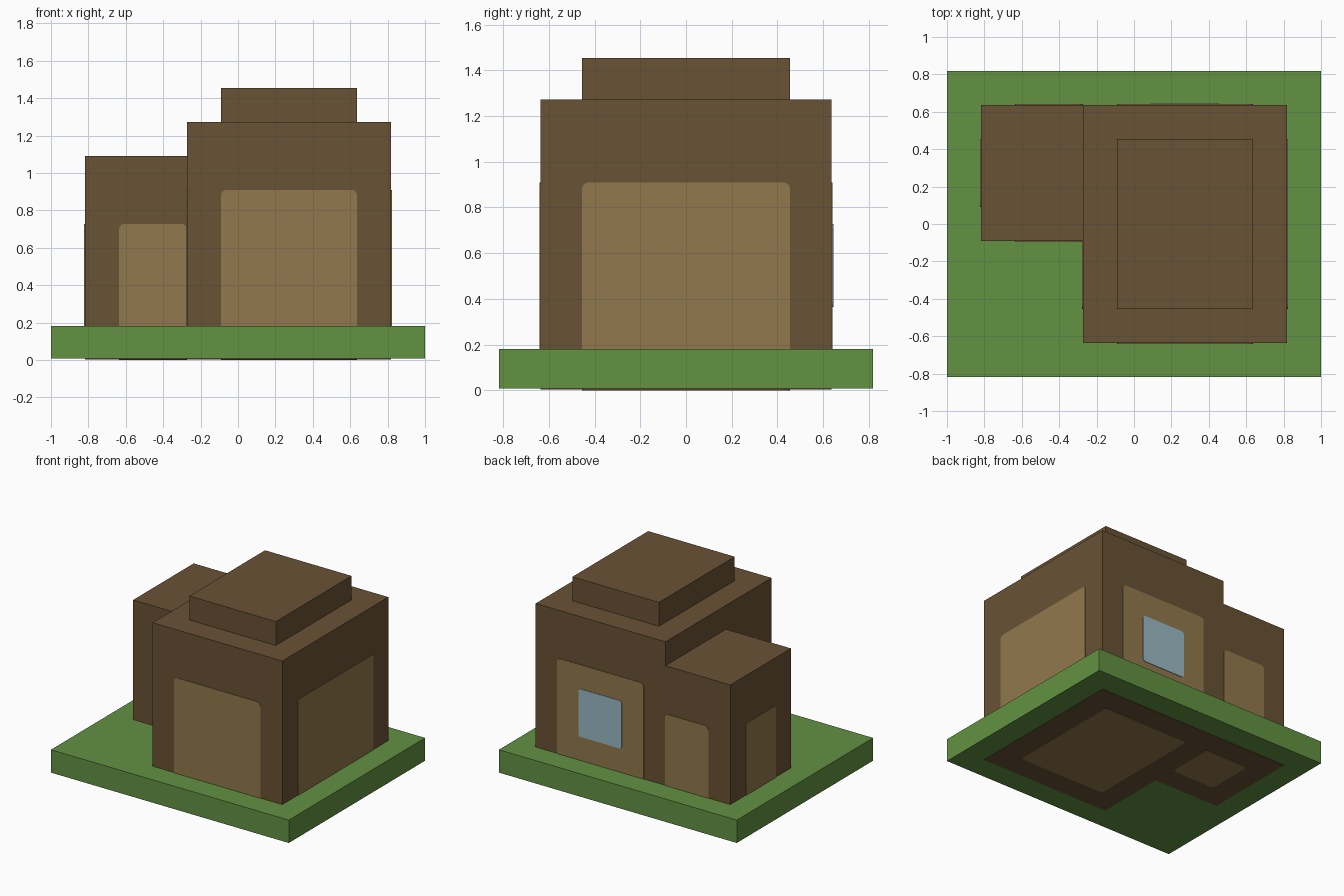
import bpy
import bmesh
import math
from mathutils import Matrix, Vector

U = 1 / 11          # building grid cell
THICK = 0.004       # painted plate thickness

cube = bpy.data.objects.get("Cube")
if cube:
    bpy.data.objects.remove(cube, do_unlink=True)


def material(name, rgb):
    """Flat material from 0-255 display values."""
    lin = [((c / 255 + 0.055) / 1.055) ** 2.4 for c in rgb] + [1]
    mat = bpy.data.materials.new(name)
    mat.use_nodes = True
    mat.diffuse_color = lin
    bsdf = mat.node_tree.nodes["Principled BSDF"]
    bsdf.inputs["Base Color"].default_value = lin
    bsdf.inputs["Roughness"].default_value = 0.9
    return mat


GRASS = material("grass green", (99, 146, 66))
BROWN = material("dark brown", (105, 82, 53))
TAN = material("tan", (145, 120, 76))
GLASS = material("pale blue glass", (156, 185, 196))


def finish(name, bm, mat):
    mesh = bpy.data.meshes.new(name)
    bmesh.ops.recalc_face_normals(bm, faces=bm.faces)
    bm.to_mesh(mesh)
    bm.free()
    mesh.materials.append(mat)
    obj = bpy.data.objects.new(name, mesh)
    bpy.context.collection.objects.link(obj)
    return obj


def box(name, mat, low, high, lift=0):
    """Box between two grid corners; lift raises the underside."""
    lo, hi = Vector(low) * U, Vector(high) * U
    lo.z += lift
    bm = bmesh.new()
    bmesh.ops.create_cube(bm, size=1)
    bmesh.ops.scale(bm, vec=hi - lo, verts=bm.verts)
    bmesh.ops.translate(bm, vec=(lo + hi) / 2, verts=bm.verts)
    return finish(name, bm, mat)


# Each facing gives the plate's across and up directions
FACING = {
    "front": ((1, 0, 0), (0, 0, 1)),
    "back": ((-1, 0, 0), (0, 0, 1)),
    "left": ((0, 1, 0), (0, 0, 1)),
    "right": ((0, -1, 0), (0, 0, 1)),
    "under": ((1, 0, 0), (0, -1, 0)),
}


def plate(name, mat, facing, centre, width, height, radius=0.0,
          round_base=False, lift=0.0):
    """Thin rounded plate centred on a grid point of a surface."""
    across, up = (Vector(v) for v in FACING[facing])
    normal = across.cross(up)
    w, h = width * U / 2, height * U / 2
    bm = bmesh.new()
    points = []
    for i, (sx, sy) in enumerate(((1, 1), (-1, 1), (-1, -1), (1, -1))):
        r = radius if sy > 0 or round_base else 0
        for k in range(5 if r else 1):
            a = (i + k / 4) * math.pi / 2
            points.append((sx * (w - r) + r * math.cos(a),
                           sy * (h - r) + r * math.sin(a), 0))
    face = bm.faces.new([bm.verts.new(p) for p in points])
    out = bmesh.ops.extrude_face_region(bm, geom=[face])
    top = [v for v in out["geom"] if isinstance(v, bmesh.types.BMVert)]
    bmesh.ops.translate(bm, vec=(0, 0, THICK), verts=top)
    frame = Matrix((across, up, normal)).transposed().to_4x4()
    frame.translation = Vector(centre) * U + normal * lift
    bm.transform(frame)
    return finish(name, bm, mat)


# Ground slab and stacked building blocks
box("ground_slab", GRASS, (-11, -9, 0), (11, 9, 2), lift=2 * THICK)
box("main_block", BROWN, (-3, -7, 2), (9, 7, 14))
box("roof_cap", BROWN, (-1, -5, 14), (7, 5, 16))
box("side_annex", BROWN, (-9, -1, 2), (-3, 7, 12))

# Wall panels with rounded upper corners
for side, x, y, width in (("front", 3, -7, 8), ("back", 3, 7, 8),
                          ("left", 9, 0, 10), ("right", -3, 0, 10)):
    plate("main_panel_" + side, TAN, side, (x, y, 6), width, 8, 0.028)
for side, x, y in (("front", -5, -1), ("back", -5, 7), ("right", -9, 3)):
    plate("annex_panel_" + side, TAN, side, (x, y, 5), 4, 6, 0.028)

# Window on the back wall
plate("back_window", GLASS, "back", (3, 7, 6), 4, 4, 0.02, True, THICK)

# Footprint on the underside of the slab
plate("main_footprint", BROWN, "under", (3, 0, 0), 12, 14, lift=-2 * THICK)
plate("annex_footprint", BROWN, "under", (-6, 3, 0), 6, 8, lift=-2 * THICK)
plate("main_floor_panel", TAN, "under", (3, 0, 0), 8, 10, 0.028, True, -THICK)
plate("annex_floor_panel", TAN, "under", (-5, 3, 0), 4, 4, 0.028, True, -THICK)
